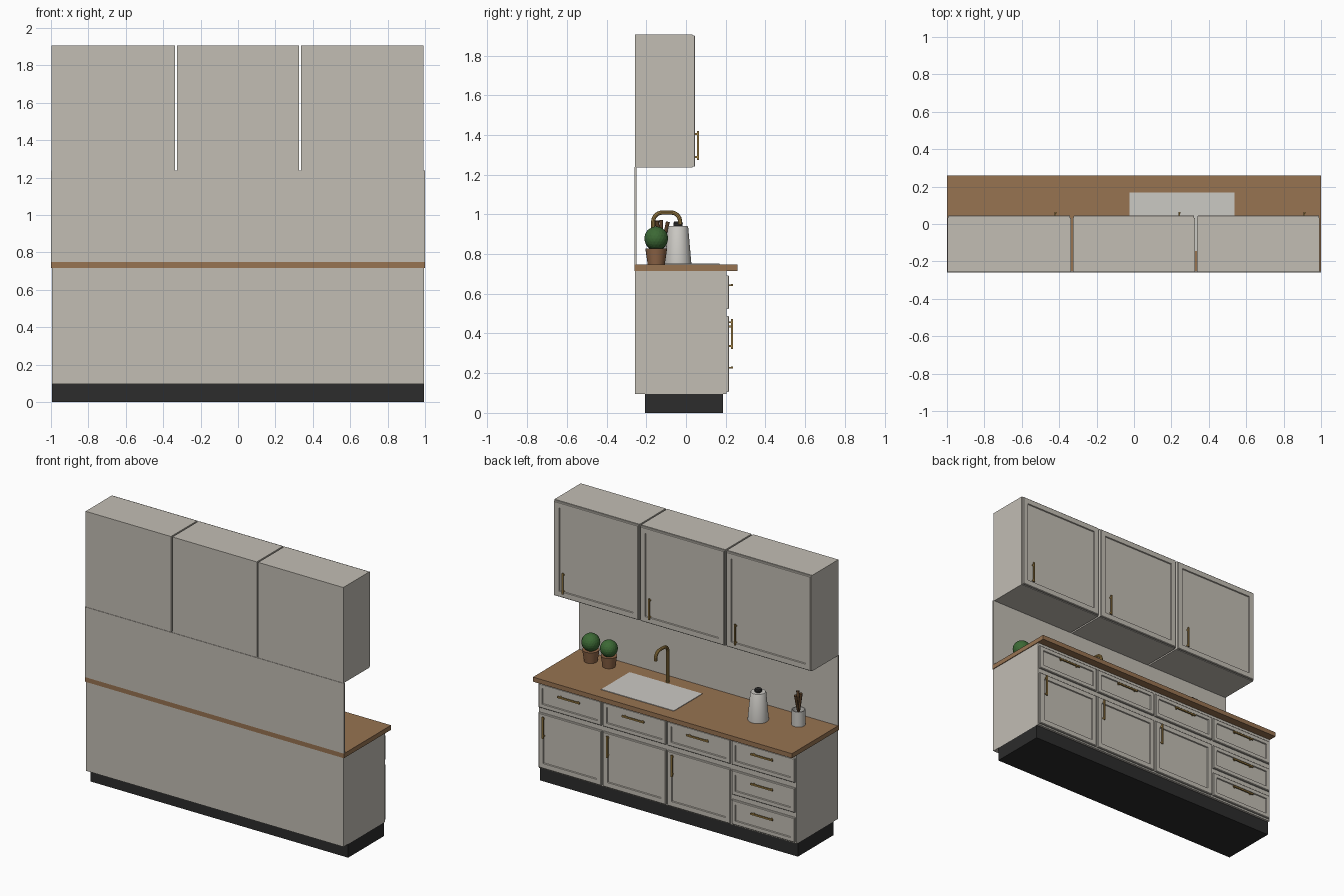
import bpy, bmesh, math
from mathutils import Vector, Matrix

if "Cube" in bpy.data.objects:
    bpy.data.objects.remove(bpy.data.objects["Cube"])


def material(name, rgb):
    m = bpy.data.materials.new(name)
    m.diffuse_color = (*rgb, 1)
    m.use_nodes = True
    m.node_tree.nodes["Principled BSDF"].inputs["Base Color"].default_value = m.diffuse_color
    return m


CABINET = material("warm_grey_paint", (0.54, 0.51, 0.455))
WOOD = material("oak_worktop", (0.31, 0.172, 0.083))
BLACK = material("near_black", (0.025, 0.025, 0.025))
BRASS = material("brass", (0.40, 0.25, 0.07))
WHITE = material("pale_ceramic", (0.60, 0.585, 0.55))
GREEN = material("leaf_green", (0.045, 0.14, 0.035))
CLAY = material("clay_pot", (0.27, 0.13, 0.062))
DARKWOOD = material("dark_wood", (0.10, 0.05, 0.02))


def finish(bm, name, mat, smooth=False):
    bmesh.ops.recalc_face_normals(bm, faces=bm.faces)
    me = bpy.data.meshes.new(name)
    bm.to_mesh(me)
    bm.free()
    me.materials.append(mat)
    ob = bpy.data.objects.new(name, me)
    bpy.context.collection.objects.link(ob)
    if smooth:
        shade(ob)
    return ob


def shade(ob):
    bpy.ops.object.select_all(action='DESELECT')
    ob.select_set(True)
    bpy.context.view_layer.objects.active = ob
    bpy.ops.object.shade_smooth_by_angle(angle=math.radians(35))


def add_box(bm, x, y, z):
    size = Vector((x[1] - x[0], y[1] - y[0], z[1] - z[0]))
    mid = Vector((x[0] + x[1], y[0] + y[1], z[0] + z[1])) / 2
    bmesh.ops.create_cube(bm, size=1, matrix=Matrix.Translation(mid) @ Matrix.Diagonal((*size, 1)))


def box(name, mat, x, y, z):
    bm = bmesh.new()
    add_box(bm, x, y, z)
    return finish(bm, name, mat)


def panel(name, x, y, z, frame):
    """Cabinet front with chamfered rim and recessed centre, facing +y."""
    bm = bmesh.new()
    add_box(bm, x, y, z)
    bm.normal_update()
    front = next(f for f in bm.faces if f.normal.y > 0.9)
    bmesh.ops.bevel(bm, geom=list(front.edges), offset=0.004, segments=1, affect='EDGES')
    bm.normal_update()
    front = max((f for f in bm.faces if f.normal.y > 0.9), key=lambda f: f.calc_area())
    bmesh.ops.inset_region(bm, faces=[front], thickness=frame)
    bmesh.ops.inset_region(bm, faces=[front], thickness=0.004, depth=-0.007)
    return finish(bm, name, CABINET)


def handle(name, x, y, z, length, vertical):
    """Slim bar on two short posts."""
    bm = bmesh.new()
    h, t = length / 2, 0.005
    bar = (t, h) if vertical else (h, t)
    add_box(bm, (x - bar[0], x + bar[0]), (y + 0.009, y + 0.019), (z - bar[1], z + bar[1]))
    for s in (-0.8 * h, 0.8 * h):
        px, pz = (x, z + s) if vertical else (x + s, z)
        add_box(bm, (px - 0.004, px + 0.004), (y - 0.002, y + 0.01), (pz - 0.004, pz + 0.004))
    return finish(bm, name, BRASS)


def lathe(name, mat, loc, profile, steps=32):
    bm = bmesh.new()
    vs = [bm.verts.new((r, 0, z)) for r, z in profile]
    es = [bm.edges.new(p) for p in zip(vs, vs[1:])]
    bmesh.ops.spin(bm, geom=vs + es, cent=(0, 0, 0), axis=(0, 0, 1), angle=math.tau, steps=steps)
    bmesh.ops.remove_doubles(bm, verts=bm.verts, dist=1e-5)
    bmesh.ops.translate(bm, verts=bm.verts, vec=loc)
    return finish(bm, name, mat, True)


def rod(name, mat, a, b, r1, r2):
    a, b = Vector(a), Vector(b)
    d = b - a
    bm = bmesh.new()
    m = Matrix.Translation((a + b) / 2) @ d.to_track_quat('Z', 'Y').to_matrix().to_4x4()
    bmesh.ops.create_cone(bm, cap_ends=True, segments=12, radius1=r1, radius2=r2, depth=d.length, matrix=m)
    return finish(bm, name, mat, True)


# Main carcass, plinth, worktop, backsplash
TOP = 0.748
box("plinth", BLACK, (-0.995, 0.995), (-0.206, 0.187), (0, 0.095))
box("base_carcass", CABINET, (-0.995, 0.995), (-0.258, 0.203), (0.095, 0.716))
box("worktop", WOOD, (-1, 1), (-0.26, 0.26), (0.716, TOP))
box("backsplash", CABINET, (-1, 1), (-0.26, -0.25), (TOP, 1.238))

# Base fronts: three drawer-and-door columns, one column of three drawers
Y0, Y1 = 0.203, 0.217
for i in range(4):
    x0, x1 = -0.995 + i * 0.4975 + 0.006, -0.995 + (i + 1) * 0.4975 - 0.006
    mid = (x0 + x1) / 2
    rows = [(0.524, 0.692)]
    if i == 0:
        rows += [(0.315, 0.485), (0.107, 0.278)]
    else:
        panel(f"base_door_{i}", (x0, x1), (Y0, Y1), (0.105, 0.487), 0.045)
        handle(f"base_door_handle_{i}", x1 - 0.045, Y1, 0.397, 0.15, True)
    for j, z in enumerate(rows):
        panel(f"drawer_{i}_{j}", (x0, x1), (Y0, Y1), z, 0.035)
        handle(f"drawer_handle_{i}_{j}", mid, Y1, (z[0] + z[1]) / 2 + 0.035, 0.17, False)

# Wall cabinets
for i, (x0, x1) in enumerate([(-0.997, -0.338), (-0.327, 0.325), (0.336, 0.993)]):
    box(f"wall_cabinet_{i}", CABINET, (x0, x1), (-0.257, 0.032), (1.236, 1.905))
    panel(f"wall_door_{i}", (x0 + 0.003, x1 - 0.003), (0.032, 0.046), (1.24, 1.9), 0.05)
    handle(f"wall_door_handle_{i}", x1 - 0.082, 0.046, 1.347, 0.145, True)

# Sink and tap
box("sink", WHITE, (-0.024, 0.537), (-0.145, 0.168), (TOP - 0.01, TOP + 0.004))
R, zc = 0.045, 0.964
pts = [(-0.165, TOP)]
for cy, start in ((-0.12, 180), (-0.075, 90)):
    for k in range(9):
        a = math.radians(start - k * 11.25)
        pts.append((cy + R * math.cos(a), zc + R * math.sin(a)))
pts.append((-0.03, 0.95))
cu = bpy.data.curves.new("tap", 'CURVE')
cu.dimensions = '3D'
cu.bevel_depth = 0.011
cu.bevel_resolution = 3
cu.use_fill_caps = True
sp = cu.splines.new('POLY')
sp.points.add(len(pts) - 1)
for p, (y, z) in zip(sp.points, pts):
    p.co = (0.256, y, z, 1)
cu.materials.append(BRASS)
tap = bpy.data.objects.new("tap", cu)
bpy.context.collection.objects.link(tap)
bpy.context.view_layer.objects.active = tap
tap.select_set(True)
bpy.ops.object.convert(target='MESH')
shade(bpy.context.object)

# Potted plants
for i, (x, r) in enumerate([(0.84, 0.06), (0.70, 0.057)]):
    k = r / 0.06
    lathe(f"plant_pot_{i}", CLAY, (x, -0.15, TOP),
          [(0, 0), (0.043 * k, 0), (0.055 * k, 0.08 * k), (0.046 * k, 0.08 * k), (0, 0.072 * k)], 24)
    bm = bmesh.new()
    bmesh.ops.create_icosphere(bm, subdivisions=3, radius=r,
                               matrix=Matrix.Translation((x, -0.15, TOP + 0.131 * k)))
    finish(bm, f"plant_foliage_{i}", GREEN)

# Kettle with lid knob
lathe("kettle", WHITE, (-0.53, -0.04, TOP),
      [(0, 0), (0.067, 0), (0.067, 0.006), (0.051, 0.188), (0.047, 0.194), (0, 0.194)])
lathe("kettle_knob", BLACK, (-0.53, -0.04, TOP + 0.194),
      [(0, 0), (0.022, 0), (0.024, 0.014), (0.02, 0.021), (0, 0.021)], 24)

# Utensil cup
lathe("utensil_cup", WHITE, (-0.782, -0.125, TOP),
      [(0, 0), (0.044, 0), (0.044, 0.105), (0.038, 0.105), (0.038, 0.008), (0, 0.008)])
for i, (dx, dy, h) in enumerate([(0.022, -0.022, 0.22), (-0.02, 0.0, 0.222), (0.0, 0.034, 0.215)]):
    rod(f"utensil_{i}", DARKWOOD, (-0.782 - dx * 0.4, -0.125 - dy * 0.4, TOP + 0.01),
        (-0.782 + dx, -0.125 + dy, TOP + h), 0.005, 0.01)
